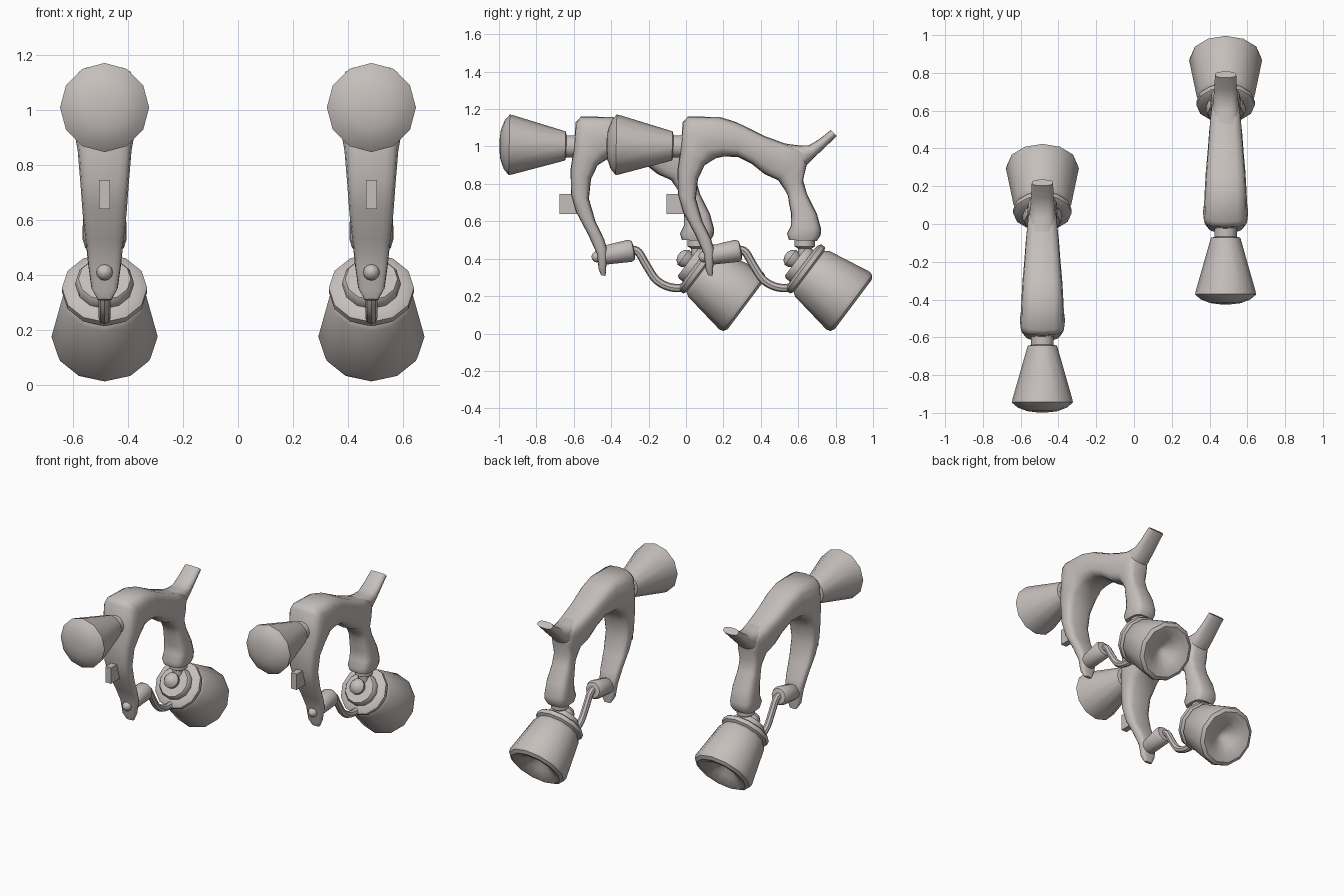
import bpy, bmesh, math
from mathutils import Vector

if "Cube" in bpy.data.objects:
    bpy.data.objects.remove(bpy.data.objects["Cube"])

grey = bpy.data.materials.new("warm grey")
grey.diffuse_color = (0.56, 0.52, 0.50, 1)
grey.use_nodes = True
grey.node_tree.nodes["Principled BSDF"].inputs["Base Color"].default_value = grey.diffuse_color


def make(name, rings, origin, angle=40):
    """Skin a list of closed rings, cap both ends and shade it."""
    bm = bmesh.new()
    loops = [[bm.verts.new(Vector(p) + Vector(origin)) for p in r] for r in rings]
    n = len(loops[0])
    for a, b in zip(loops, loops[1:]):
        for i in range(n):
            j = (i + 1) % n
            bm.faces.new((a[i], a[j], b[j], b[i]))
    bm.faces.new(loops[0][::-1])
    bm.faces.new(loops[-1])
    bmesh.ops.recalc_face_normals(bm, faces=bm.faces)
    me = bpy.data.meshes.new(name)
    bm.to_mesh(me)
    bm.free()
    me.materials.append(grey)
    ob = bpy.data.objects.new(name, me)
    bpy.context.collection.objects.link(ob)
    bpy.ops.object.select_all(action='DESELECT')
    ob.select_set(True)
    bpy.context.view_layer.objects.active = ob
    bpy.ops.object.shade_smooth_by_angle(angle=math.radians(angle))
    return ob


def spow(v, e):
    return math.copysign(abs(v) ** e, v)


def loft(stations, n=16, e=0.6):
    """Rounded-box sections between outer and inner side-view points."""
    rings = []
    for oy, oz, iy, iz, w in stations:
        o, i = Vector((0, oy, oz)), Vector((0, iy, iz))
        mid, half = (o + i) / 2, (o - i) / 2
        rings.append([mid + half * spow(math.cos(t), e) + Vector((w * spow(math.sin(t), e), 0, 0))
                      for t in (2 * math.pi * k / n for k in range(n))])
    return rings


def turned(start, direction, profile, n=12):
    """Rings of (distance, radius) about an axis lying in the YZ plane."""
    d = Vector(direction).normalized()
    s, x = Vector(start), Vector((1, 0, 0))
    u = d.cross(x)
    return [[s + d * t + (u * math.cos(a) + x * math.sin(a)) * r
             for a in (2 * math.pi * k / n for k in range(n))] for t, r in profile]


def tube(points, r, n=8):
    """Round hose through side-view points, smoothed by Catmull-Rom."""
    p = [Vector((0, *q)) for q in points]
    p = [2 * p[0] - p[1]] + p + [2 * p[-1] - p[-2]]
    path = []
    for a, b, c, d in zip(p, p[1:], p[2:], p[3:]):
        for k in range(4):
            t = k / 4
            path.append(0.5 * (2 * b + (c - a) * t + (2 * a - 5 * b + 4 * c - d) * t * t
                               + (3 * b - a - 3 * c + d) * t ** 3))
    path.append(p[-2])
    rings = []
    for k, q in enumerate(path):
        d = path[min(k + 1, len(path) - 1)] - path[max(k - 1, 0)]
        rings += turned(q, d, [(0, r)], n)
    return rings


# outer y, outer z, inner y, inner z, half width: guard, top, then grip
FRAME = [
    (.118, .312, .142, .308, .025), (.105, .345, .146, .36, .048), (.096, .425, .15, .452, .06),
    (.048, .53, .134, .505, .068), (-.016, .65, .088, .60, .08), (-.043, .746, .053, .72, .088),
    (-.045, .88, .064, .826, .098), (-.028, .99, .10, .90, .115), (-.018, 1.13, .14, .925, .12),
    (.01, 1.16, .16, .937, .115), (.18, 1.158, .20, .946, .11), (.27, 1.13, .278, .944, .105),
    (.42, 1.056, .35, .908, .095), (.54, 1.012, .42, .852, .088), (.65, .985, .492, .82, .078),
    (.645, .90, .53, .765, .07), (.626, .82, .545, .735, .066), (.647, .746, .55, .70, .068),
    (.70, .64, .562, .64, .076), (.722, .56, .562, .58, .08), (.72, .525, .54, .535, .08),
    (.70, .495, .55, .50, .07)]
HORN = [(.50, 1.02, .56, .86, .075), (.60, 1.006, .645, .90, .07), (.655, 1.005, .69, .945, .064),
        (.71, 1.037, .735, .988, .06), (.775, 1.088, .807, 1.056, .056)]
# distance along the cup axis, radius: knob, rings, lid, cup, dished base
CUP = [(-.165, .012), (-.155, .035), (-.135, .05), (-.115, .048), (-.10, .04), (-.10, .095),
       (-.085, .105), (-.06, .105), (-.055, .14), (-.045, .155), (-.02, .155), (-.01, .138),
       (0, .145), (.012, .153), (.25, .193), (.272, .187), (.285, .165), (.278, .13),
       (.25, .08), (.215, .035), (.205, .008)]
BALL = [(-.03 * math.cos(a), max(.03 * math.sin(a), .002))
        for a in (math.pi * k / 8 for k in range(9))]


def gun(side, at):
    def add(name, rings, angle=40):
        make(f"{side}_{name}", rings, at, angle)

    add("frame", loft(FRAME), 50)
    add("rear_horn", loft(HORN, e=.8))
    # flared front nozzle with a shallow dome, and its neck
    add("nozzle", turned((0, -.425, 1.01), (0, 1, -.02),
        [(0, .03), (.006, .08), (.025, .13), (.052, .162), (.075, .157), (.352, .078), (.357, .06)]), 45)
    add("nozzle_neck", turned((0, -.08, 1.0), (0, 1, 0), [(0, .06), (.12, .06)]))
    # small tab on the front of the guard
    add("front_tab", [[(x, y, z) for x, z in ((-.02, .64), (.02, .64), (.02, .745), (-.02, .745))]
                      for y in (-.103, .0)], 30)
    # ball and valve on the guard tip
    add("guard_ball", turned((0, .097, .41), (0, 1, 0), BALL))
    add("valve", turned((0, .115, .415), (0, .98, .17),
        [(0, .042), (.012, .05), (.16, .06), (.178, .05), (.182, .025)]))
    add("hose", tube([(.28, .45), (.318, .435), (.36, .365), (.415, .285), (.49, .247),
                      (.565, .25), (.61, .30)], .022))
    # grip collar and the tilted cup
    add("grip_collar", turned((0, .635, .51), (0, 0, -1),
        [(0, .055), (.045, .055), (.055, .036), (.14, .036)]))
    add("cup", turned((0, .666, .326), (0, .80, -.60), CUP))


gun("right", (.485, 0, 0))
gun("left", (-.485, -.572, 0))
